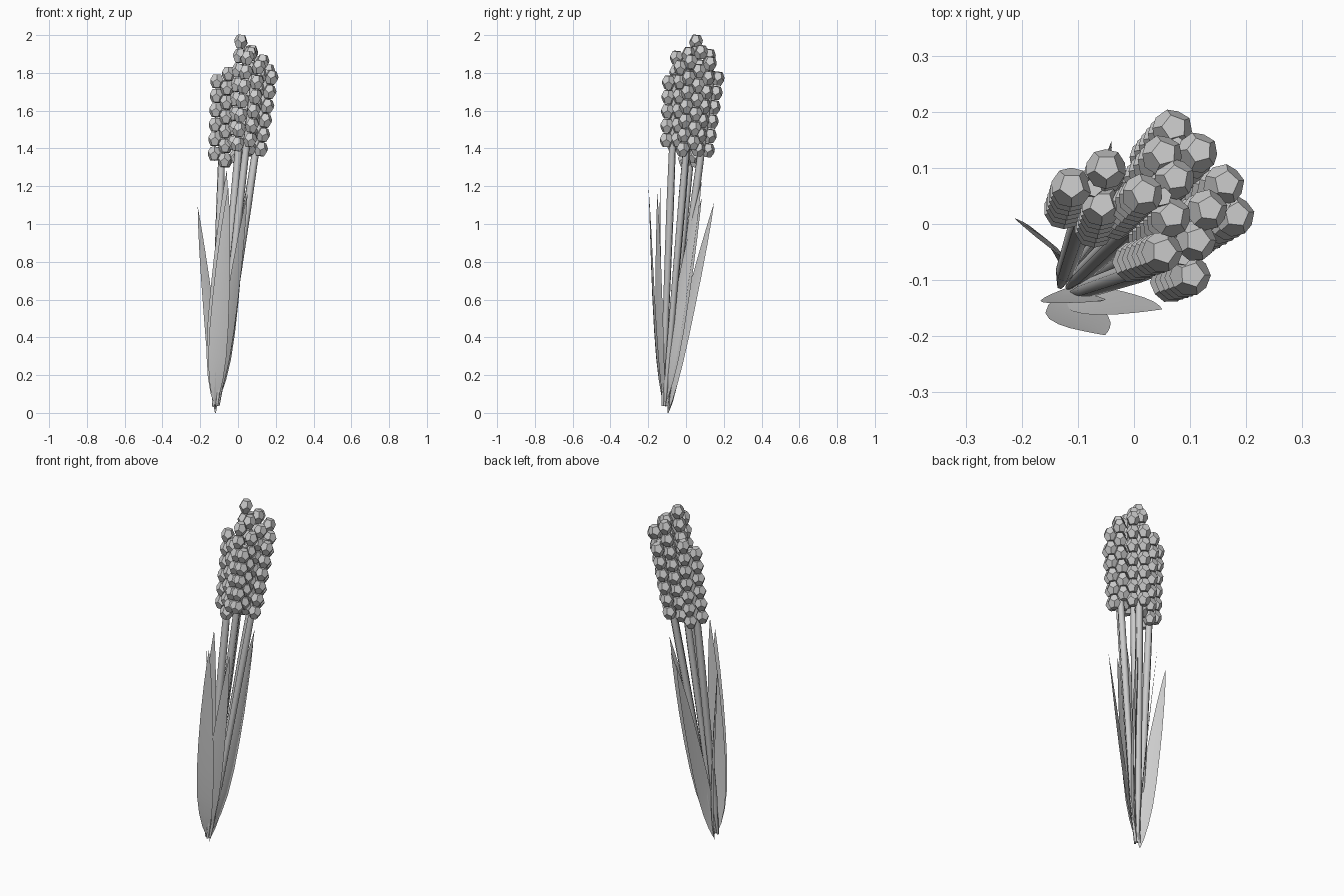
import bpy, bmesh
from mathutils import Vector

if "Cube" in bpy.data.objects:
    bpy.data.objects.remove(bpy.data.objects["Cube"])

BASE = Vector((-0.12, -0.115, 0.0))
BALL_R, STEP = 0.037, 0.077


def finish(bm, name, smooth=False):
    mesh = bpy.data.meshes.new(name)
    bm.to_mesh(mesh)
    bm.free()
    ob = bpy.data.objects.new(name, mesh)
    bpy.context.collection.objects.link(ob)
    for p in mesh.polygons:
        p.use_smooth = smooth
    return ob


def bud_mesh_data():
    # Dual of the icosahedron (hull of its face centres), stretched a little upright
    ico = bmesh.new()
    bmesh.ops.create_icosphere(ico, subdivisions=1, radius=1)
    bm = bmesh.new()
    for f in ico.faces:
        bm.verts.new(f.calc_center_median().normalized() * BALL_R)
    ico.free()
    bmesh.ops.convex_hull(bm, input=bm.verts[:])
    bmesh.ops.dissolve_limit(bm, angle_limit=0.05, verts=bm.verts[:], edges=bm.edges[:])
    bmesh.ops.scale(bm, vec=(1, 1, 1.2), verts=bm.verts[:])
    mesh = bpy.data.meshes.new("bud")
    bm.to_mesh(mesh)
    bm.free()
    return mesh


def make_stem(name, start, top):
    curve = bpy.data.curves.new(name, 'CURVE')
    curve.dimensions = '3D'
    curve.bevel_depth = 0.021
    curve.bevel_resolution = 1
    curve.use_fill_caps = True
    sp = curve.splines.new('POLY')
    sp.points.add(3)
    for p, t, r in zip(sp.points, (0.02, 0.15, 0.6, 1), (0.3, 0.8, 1, 0.8)):
        p.co = (*start.lerp(top, t), 1)
        p.radius = r
    ob = bpy.data.objects.new(name, curve)
    bpy.context.collection.objects.link(ob)


def make_leaf(name, tip, wdir, width, bulge, base=(0, 0, 0.04)):
    # Blade: slightly folded strip that bulges out near the base
    tip = Vector(tip)
    wdir = Vector((*wdir, 0)).normalized()
    bulge = Vector((*bulge, 0))
    start = BASE + Vector(base)
    profile = [(0, .08, 0), (.05, .45, .45), (.12, .75, .8), (.22, .97, 1), (.35, 1, 1),
               (.5, .9, .85), (.65, .74, .6), (.8, .5, .3), (.92, .24, .1), (1, .01, 0)]
    bm = bmesh.new()
    rows = []
    for t, w, b in profile:
        c = start.lerp(tip, t) + bulge * b
        half = wdir * (width * w / 2)
        fold = bulge * (0.3 * w)
        rows.append([bm.verts.new(c - half), bm.verts.new(c + fold), bm.verts.new(c + half)])
    for a, b in zip(rows, rows[1:]):
        for i in range(2):
            bm.faces.new((a[i], a[i + 1], b[i + 1], b[i]))
    finish(bm, name, True)


# Flower heads: three bud columns (x, y, top z) round each stem, and lowest bud height
heads = {
    "left": ([(-.112, .065, 1.755), (-.05, .098, 1.795), (-.058, .032, 1.72)], 1.34),
    "tall": ([(.015, .053, 1.965), (.065, .013, 1.90), (.072, .08, 1.91)], 1.40),
    "back": ([(.05, .122, 1.89), (.068, .168, 1.77), (.113, .127, 1.85)], 1.35),
    "right": ([(.16, .07, 1.81), (.13, .025, 1.86), (.178, .014, 1.775)], 1.40),
    "front": ([(.11, -.03, 1.83), (.05, -.05, 1.88), (.10, -.092, 1.75)], 1.40),
}
bud_mesh = bud_mesh_data()
for name, (columns, low) in heads.items():
    cx = sum(c[0] for c in columns) / 3
    cy = sum(c[1] for c in columns) / 3
    top = Vector((cx, cy, min(c[2] for c in columns) + 0.04))
    start = BASE + Vector((cx - 0.05, cy - 0.05, 0)) * 0.1
    make_stem("stem_" + name, start, top)
    lean = (top - start).normalized()
    for k, col in enumerate(columns):
        n = int((col[2] - low) / STEP + 0.15) + 1
        for i in range(n):
            ob = bpy.data.objects.new(f"bud_{name}_{k}_{i}", bud_mesh)
            ob.location = Vector(col) - lean * (STEP * i)
            ob.rotation_mode = 'QUATERNION'
            ob.rotation_quaternion = lean.to_track_quat('Z', 'Y')
            bpy.context.collection.objects.link(ob)

# Leaves: tip, blade width direction, width, outward bulge, base offset
make_leaf("leaf_left", (-.213, .01, 1.09), (-.7, .7), .085, (.012, .012), (0, .02, 0))
make_leaf("leaf_back", (-.04, .148, 1.11), (.6, .8), .08, (.01, -.01), (0, .025, .02))
make_leaf("leaf_front", (-.052, -.198, 1.19), (1, .15), .10, (-.005, -.018))
make_leaf("leaf_front_middle", (-.06, -.138, 1.28), (1, .1), .10, (-.012, -.012))
make_leaf("leaf_front_right", (.05, -.152, 1.16), (.85, .5), .08, (.005, -.012))
make_leaf("leaf_right", (.05, .083, 1.23), (.5, .85), .08, (.025, -.01))
make_leaf("leaf_inner", (.04, .083, 1.14), (.7, .7), .08, (.02, .005))
